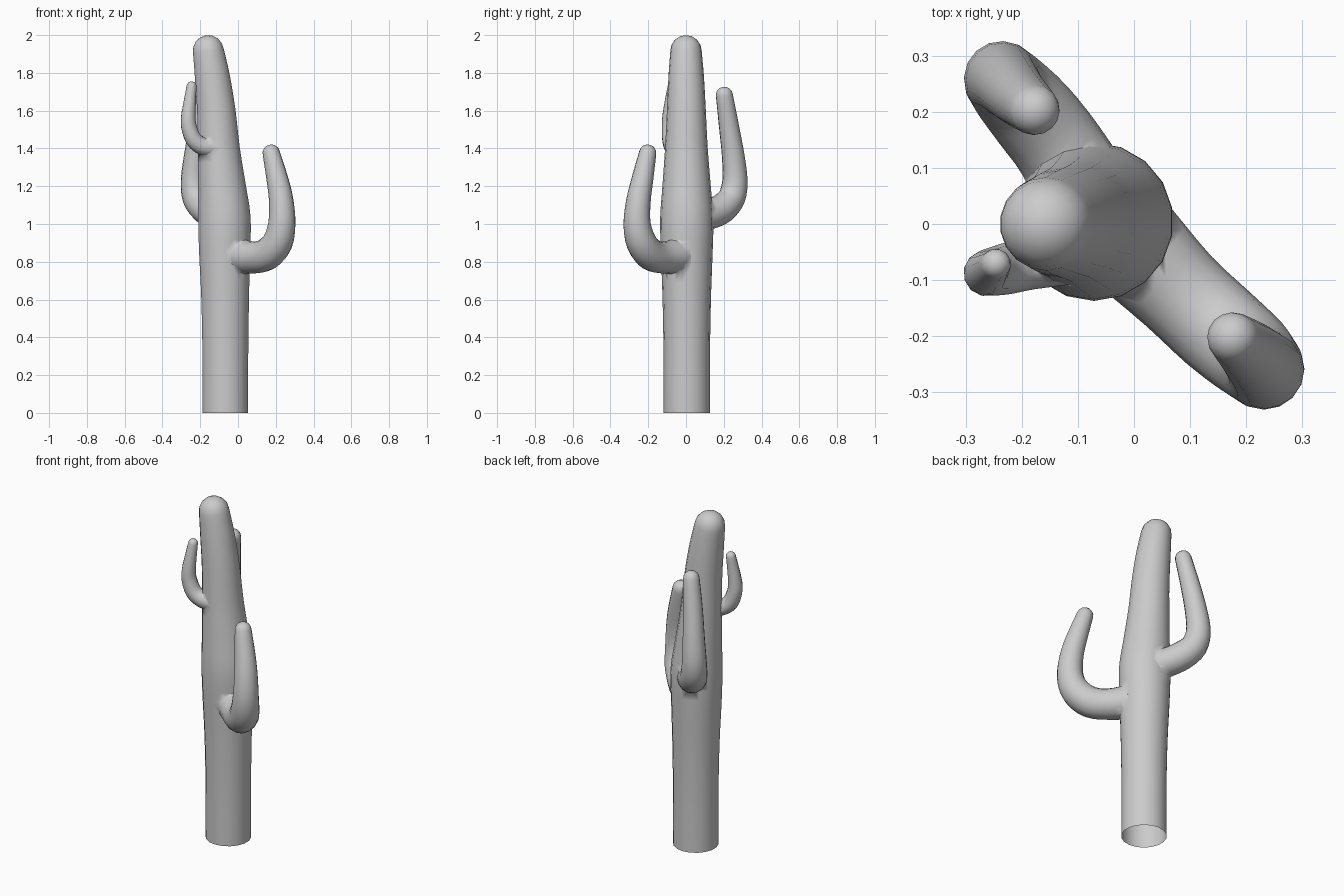
import bpy, bmesh, math
from mathutils import Vector

if "Cube" in bpy.data.objects:
    bpy.data.objects.remove(bpy.data.objects["Cube"])


def refine(keys, steps=3):
    """Catmull-Rom through (x, y, z, radius) sections."""
    k = [Vector(p) for p in keys]
    k = [k[0] * 2 - k[1]] + k + [k[-1] * 2 - k[-2]]
    out = []
    for i in range(1, len(k) - 2):
        a, b, c, d = k[i - 1:i + 3]
        for s in range(steps):
            t = s / steps
            out.append(0.5 * (2 * b + (c - a) * t + (2 * a - 5 * b + 4 * c - d) * t * t
                              + (3 * b - a - 3 * c + d) * t ** 3))
    return out + [k[-2]]


def limb(name, keys, side, sides, flat_start=False):
    """Tapered tube swept along a path, capped at the start, domed at the end."""
    secs = refine(keys)
    pos = [s.xyz for s in secs]
    rings = []
    for i, s in enumerate(secs):
        t = (pos[min(i + 1, len(pos) - 1)] - pos[max(i - 1, 0)]).normalized()
        if i == 0 and flat_start:
            t = Vector((0, 0, 1))
        rings.append((pos[i], t, s.w))
    p, t, r = rings[-1]
    for a in (22, 44, 66):
        a = math.radians(a)
        rings.append((p + t * r * math.sin(a), t, r * math.cos(a)))
    bm = bmesh.new()
    loops = []
    for c, d, rad in rings:
        u = Vector(side)
        u = (u - d * u.dot(d)).normalized()
        v = d.cross(u)
        loops.append([bm.verts.new(c + rad * (u * math.cos(q) + v * math.sin(q)))
                      for q in (2 * math.pi * j / sides for j in range(sides))])
    for a, b in zip(loops, loops[1:]):
        for j in range(sides):
            n = (j + 1) % sides
            bm.faces.new((a[j], a[n], b[n], b[j]))
    tip = bm.verts.new(p + t * r)
    for j in range(sides):
        bm.faces.new((loops[-1][j], loops[-1][(j + 1) % sides], tip))
    bm.faces.new(loops[0][::-1])
    bmesh.ops.recalc_face_normals(bm, faces=bm.faces)
    me = bpy.data.meshes.new(name)
    bm.to_mesh(me)
    bm.free()
    ob = bpy.data.objects.new(name, me)
    bpy.context.collection.objects.link(ob)
    return ob


# Trunk, leaning left towards the top
trunk = limb("cactus_trunk", [
    (-0.067, 0.004, 0.0, 0.123), (-0.067, 0.004, 0.3, 0.123),
    (-0.068, 0.004, 0.6, 0.128), (-0.071, 0.004, 0.85, 0.137),
    (-0.072, 0.004, 1.03, 0.141), (-0.085, 0.003, 1.2, 0.128),
    (-0.102, 0.002, 1.4, 0.113), (-0.115, 0.002, 1.6, 0.103),
    (-0.136, 0.001, 1.78, 0.094), (-0.157, 0.0, 1.917, 0.083)],
    (0, 1, 0), 18, True)

# Three upturned arms
arms = [
    limb("front_arm", [
        (0.0, -0.04, 0.83, 0.095), (0.08, -0.12, 0.823, 0.085),
        (0.15, -0.185, 0.838, 0.085), (0.208, -0.235, 0.90, 0.081),
        (0.232, -0.259, 1.0, 0.072), (0.229, -0.252, 1.12, 0.065),
        (0.21, -0.232, 1.23, 0.058), (0.176, -0.203, 1.375, 0.046)],
        (0.7, 0.7, 0), 16),
    limb("back_arm", [
        (-0.08, 0.04, 1.04, 0.09), (-0.13, 0.13, 1.053, 0.081),
        (-0.18, 0.195, 1.085, 0.079), (-0.222, 0.242, 1.14, 0.073),
        (-0.236, 0.259, 1.23, 0.067), (-0.226, 0.25, 1.36, 0.06),
        (-0.205, 0.227, 1.52, 0.053), (-0.177, 0.203, 1.682, 0.045)],
        (0.74, 0.67, 0), 16),
    limb("small_arm", [
        (-0.13, -0.055, 1.405, 0.055), (-0.19, -0.07, 1.413, 0.048),
        (-0.235, -0.082, 1.448, 0.045), (-0.26, -0.087, 1.515, 0.042),
        (-0.263, -0.087, 1.57, 0.039), (-0.255, -0.08, 1.65, 0.033),
        (-0.246, -0.071, 1.728, 0.027)],
        (-0.3, 0.95, 0), 12),
]

# Fuse the arms into the trunk
bpy.context.view_layer.objects.active = trunk
trunk.select_set(True)
for arm in arms:
    mod = trunk.modifiers.new("join_" + arm.name, 'BOOLEAN')
    mod.operation = 'UNION'
    mod.solver = 'EXACT'
    mod.object = arm
    bpy.ops.object.modifier_apply(modifier=mod.name)
for arm in arms:
    bpy.data.objects.remove(arm)

# Open base
bm = bmesh.new()
bm.from_mesh(trunk.data)
base = [f for f in bm.faces if all(v.co.z < 0.001 for v in f.verts)]
bmesh.ops.delete(bm, geom=base, context='FACES')
bm.to_mesh(trunk.data)
bm.free()
bpy.ops.object.shade_smooth_by_angle(angle=math.radians(80))
